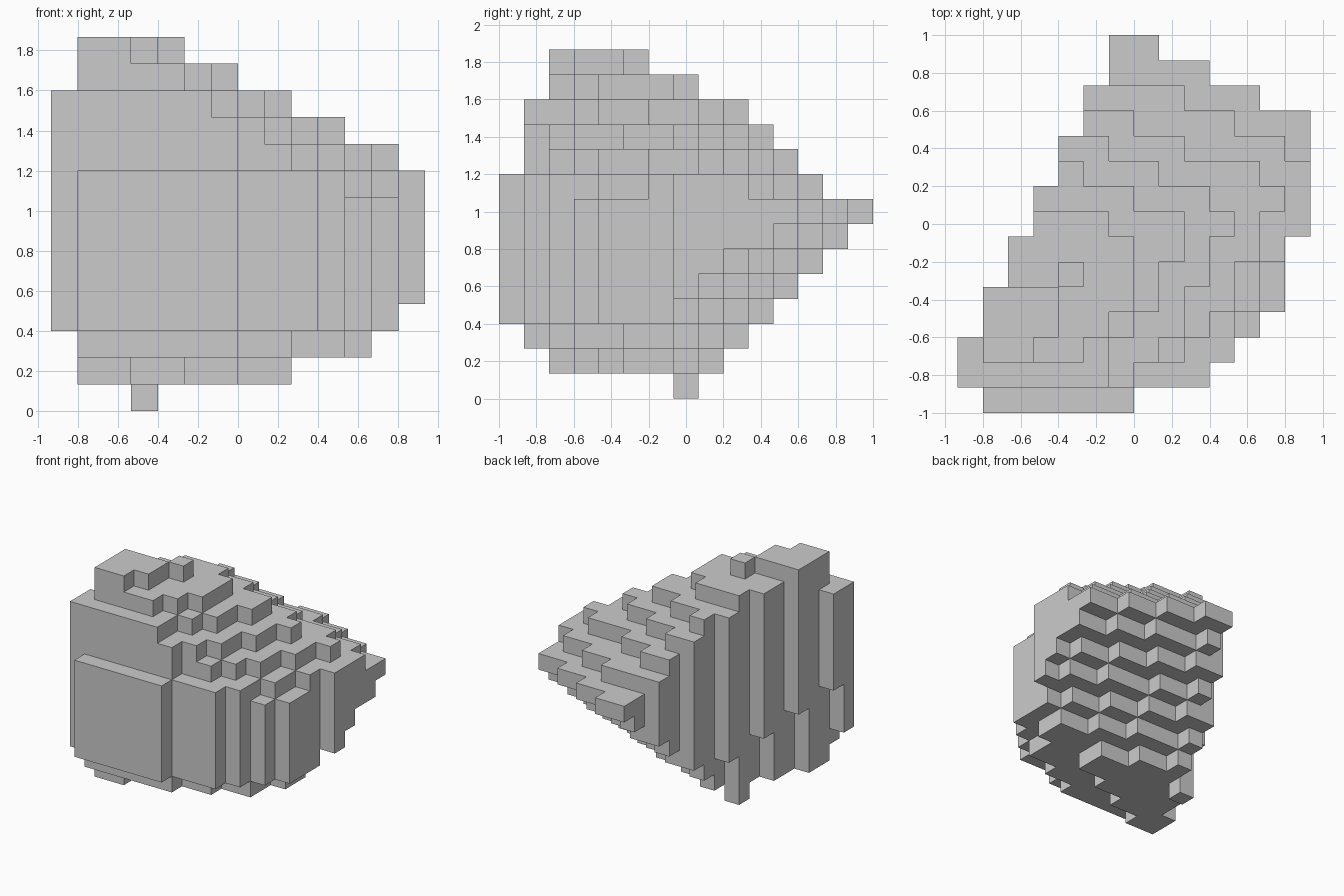
import bpy, bmesh
from mathutils import Vector

if "Cube" in bpy.data.objects:
    bpy.data.objects.remove(bpy.data.objects["Cube"])

S = 2 / 15                       # block size
NX, NY, NZ = 14, 15, 14

# right-hand limit of each row (front to back, hex); last digit repeats
OUTLINE = "7abcdddeeeeeca8"
RIM = {1: "0035799", 2: "079bbcc", 3: "7abcddd", 8: "7abbccde",
       9: "079abbccd", 10: "07899aab", 11: "06678899",
       12: "005677", 13: "003444"}
# how far each layer reaches along the sloping top and underside
REACH = [-9, .01, .17, .33, .49, .65, .83, .985,
         .764, .548, .33, .14, -.085, -.55]
SLOPE = .46


def centre(i, n):
    return (i + .5 - n / 2) * S


def left_limit(j, k):
    # flat left wall, slightly leaning in at the foot
    if j == 0:
        return 1
    lim = (j - 1) // 2
    if j % 2 == 0 and k < 7 - j // 2:
        lim += 1
    if k < 3 or k > 11:
        lim = max(lim, 1)
    return lim


def right_limit(j, k):
    rim = RIM.get(k, "e")
    return min(int(OUTLINE[j], 16), int(rim[min(j, len(rim) - 1)], 16))


# fill the blocks
cells = {(3, 7, 0), (4, 5, 13)}
for k in range(NZ):
    for j in range(NY):
        for i in range(left_limit(j, k), right_limit(j, k)):
            if centre(j, NY) + SLOPE * centre(i, NX) < REACH[k]:
                cells.add((i, j, k))

# skin: only faces between a block and empty space
bm = bmesh.new()
verts = {}


def vert(p):
    if p not in verts:
        verts[p] = bm.verts.new(((p[0] - NX / 2) * S, (p[1] - NY / 2) * S, p[2] * S))
    return verts[p]


for c in sorted(cells):
    for axis in range(3):
        for side in (0, 1):
            n = list(c)
            n[axis] += 2 * side - 1
            if tuple(n) in cells:
                continue
            u, v = (axis + 1) % 3, (axis + 2) % 3
            loop = []
            for du, dv in ((0, 0), (1, 0), (1, 1), (0, 1)):
                p = list(c)
                p[axis] += side
                p[u] += du
                p[v] += dv
                loop.append(vert(tuple(p)))
            bm.faces.new(loop if side else loop[::-1])

# merge coplanar squares into large flat faces
bmesh.ops.dissolve_limit(bm, angle_limit=.01, verts=bm.verts[:], edges=bm.edges[:])
mesh = bpy.data.meshes.new("stepped_boulder")
bm.to_mesh(mesh)
bm.free()
bpy.context.collection.objects.link(bpy.data.objects.new("stepped_boulder", mesh))
